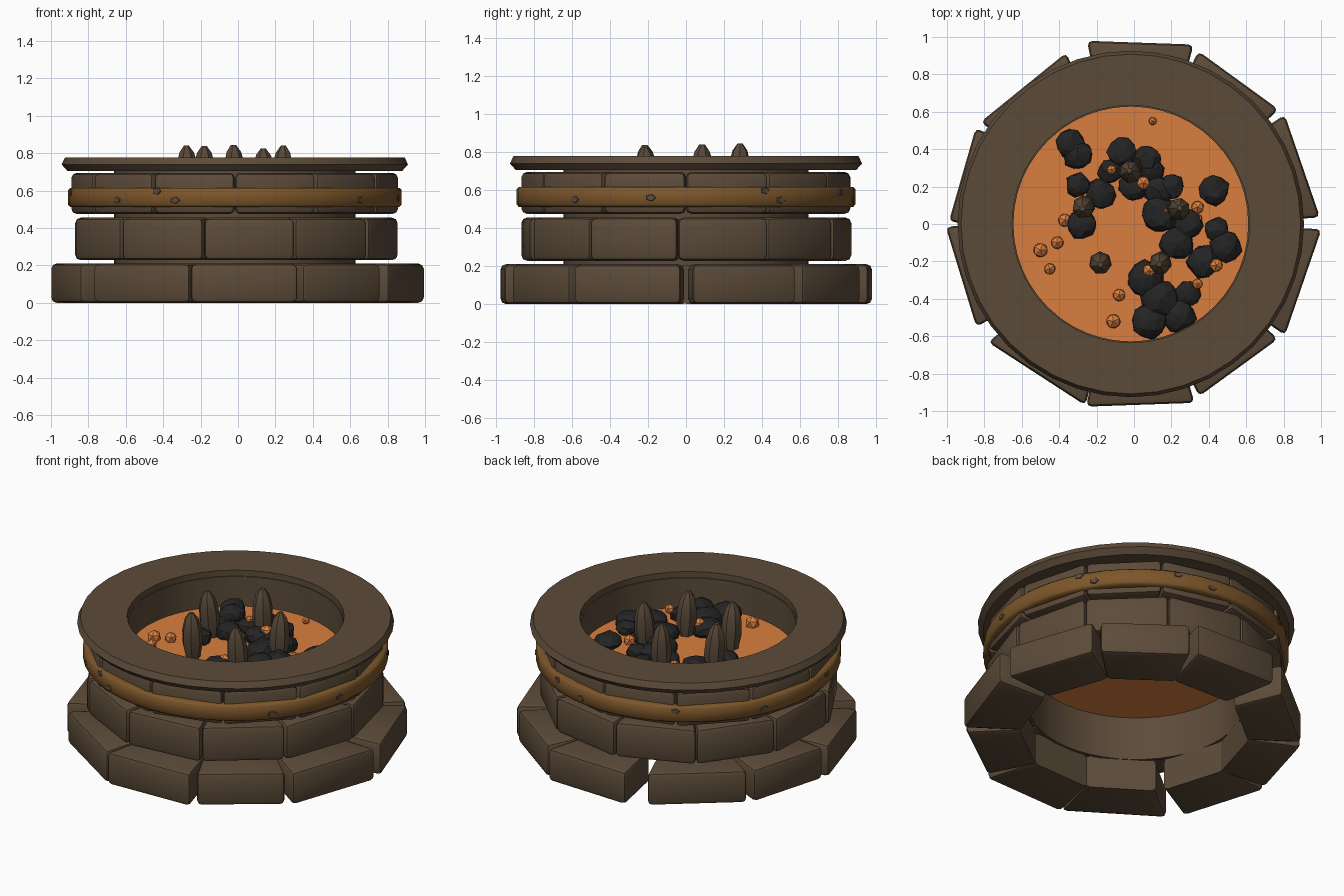
import bpy, bmesh, math, random
from mathutils import Matrix, Vector

if "Cube" in bpy.data.objects:
    bpy.data.objects.remove(bpy.data.objects["Cube"])

random.seed(4)
CX = -0.017          # the round parts sit a touch left of centre


def material(name, rgb):
    m = bpy.data.materials.new(name)
    m.diffuse_color = (*[(c / 255 / 12.92) if c < 10 else ((c / 255 + .055) / 1.055) ** 2.4 for c in rgb], 1)
    m.use_nodes = True
    m.node_tree.nodes["Principled BSDF"].inputs["Base Color"].default_value = m.diffuse_color
    return m


STONE = material("brown stone", (92, 75, 57))
RUST = material("rusty metal", (124, 86, 42))
FIRE = material("glowing ember", (218, 127, 62))
COAL = material("black coal", (36, 36, 36))
WOOD = material("charred brown", (88, 72, 56))


def finish(name, bm, mat, smooth=None):
    bmesh.ops.recalc_face_normals(bm, faces=bm.faces)
    me = bpy.data.meshes.new(name)
    bm.to_mesh(me)
    bm.free()
    me.materials.append(mat)
    if smooth:
        for p in me.polygons:
            p.use_smooth = True
        me.set_sharp_from_angle(angle=math.radians(smooth))
    ob = bpy.data.objects.new(name, me)
    bpy.context.collection.objects.link(ob)
    return ob


def ring(name, profile, mat, segs=48, smooth=30):
    """Closed (radius, z) profile turned round the vertical axis."""
    bm = bmesh.new()
    rows = []
    for i in range(segs):
        a = 2 * math.pi * i / segs
        rows.append([bm.verts.new((CX + r * math.cos(a), r * math.sin(a), z)) for r, z in profile])
    k = len(profile)
    for i in range(segs):
        p, q = rows[i], rows[(i + 1) % segs]
        for j in range(k):
            bm.faces.new((p[j], q[j], q[(j + 1) % k], p[(j + 1) % k]))
    return finish(name, bm, mat, smooth)


def tier(name, blocks, r_in, z0, z1, n, cx):
    """Ring of bevelled wedge blocks given as (azimuth, outer radius, outer width)."""
    out = bmesh.new()
    for az, r, w in blocks:
        bm = bmesh.new()
        wi = r_in * math.tan(math.pi / n)
        pts = [(r_in, -wi), (r, -w / 2), (r, w / 2), (r_in, wi)]
        lo = [bm.verts.new((x, y, z0)) for x, y in pts]
        hi = [bm.verts.new((x, y, z1)) for x, y in pts]
        bm.faces.new(lo[::-1])
        bm.faces.new(hi)
        for i in range(4):
            j = (i + 1) % 4
            bm.faces.new((lo[i], lo[j], hi[j], hi[i]))
        # only the outer edges are worn
        edges = [e for e in bm.edges if any(v.co.x > r - .001 for v in e.verts)]
        bmesh.ops.bevel(bm, geom=edges, offset=.028, segments=2, profile=.5, affect='EDGES')
        bm.transform(Matrix.Translation((cx, 0, 0)) @ Matrix.Rotation(math.radians(az), 4, 'Z'))
        tmp = bpy.data.meshes.new("tmp")
        bm.to_mesh(tmp)
        bm.free()
        out.from_mesh(tmp)
        bpy.data.meshes.remove(tmp)
    return finish(name, out, STONE, 40)


def even(n, start, r):
    w = 2 * r * math.tan(math.pi / n) - .005
    return [(start + 360 * i / n, r + random.uniform(-.008, .008), w) for i in range(n)]


# Three stone courses
base = [(88, .97, .57), (54, .95, .53), (19, .952, .58), (-19, .957, .60), (-54, .95, .52),
        (-88, .967, .58), (-123, .955, .62), (197, .967, .56), (164, .955, .52), (129, .94, .59)]
tier("base_stones", base, .64, 0, .21, 10, 0)
tier("middle_stones", even(11, 13.5, .845), .64, .228, .455, 11, CX)
tier("upper_stones", even(12, 15, .847), .64, .475, .695, 12, CX)

# Liner, rim and metal band
ring("inner_liner", [(.628, .2), (.645, .2), (.645, .74), (.628, .74)], STONE)
ring("top_rim", [(.635, .705), (.895, .705), (.926, .74), (.908, .778), (.635, .778)], STONE, 40)
ring("metal_band", [(.845, .512), (.88, .512), (.892, .525), (.892, .603), (.88, .615), (.845, .615)], RUST, 48, 50)

# Worn patches on the band
bm = bmesh.new()
for az, z in [(-118, .597), (-111, .548), (28, .597), (34, .548), (66, .59), (-41, .55),
              (-12, .56), (80, .55), (120, .585), (155, .55), (190, .59), (225, .55)]:
    m = (Matrix.Translation((CX, 0, 0)) @ Matrix.Rotation(math.radians(az), 4, 'Z')
         @ Matrix.Translation((.891, 0, z)) @ Matrix.Rotation(math.pi / 2, 4, 'Y')
         @ Matrix.Diagonal((.75, 1.1, 1, 1)))
    bmesh.ops.create_cone(bm, cap_ends=True, segments=5, radius1=.028, radius2=.022, depth=.008, matrix=m)
finish("band_patches", bm, STONE)

# Bed of embers
bm = bmesh.new()
bmesh.ops.create_cone(bm, cap_ends=True, segments=48, radius1=.634, radius2=.634, depth=.07,
                      matrix=Matrix.Translation((CX, 0, .515)))
finish("ember_bed", bm, FIRE)


def lumps(name, items, mat, z, sub, squash, jitter):
    bm = bmesh.new()
    for x, y, r in items:
        m = (Matrix.Translation((x, y, z)) @ Matrix.Diagonal((1, 1, squash, 1))
             @ Matrix.Rotation(random.uniform(0, 6), 4, 'Z'))
        new = bmesh.ops.create_icosphere(bm, subdivisions=sub, radius=r, matrix=m)['verts']
        c = Vector((x, y, z))
        for v in new:
            v.co = c + (v.co - c) * random.uniform(1 - jitter, 1 + jitter)
    finish(name, bm, mat)


# Coals and loose embers
coals = [(-.34, .43, .08), (-.30, .37, .08), (-.06, .38, .08), (-.30, .21, .065), (-.18, .16, .08),
         (-.13, .28, .065), (-.28, 0, .08), (.07, .34, .08), (0, .2, .08), (.2, .2, .07),
         (.43, .18, .08), (.14, .05, .1), (.23, -.1, .09), (.29, 0, .08), (.44, -.03, .065),
         (.49, -.12, .085), (.37, -.2, .09), (.06, -.29, .095), (.14, -.40, .1), (.29, -.37, .07),
         (.08, -.52, .095), (.24, -.49, .09), (.13, .18, .08), (.09, .29, .07)]
lumps("coals", coals, COAL, .575, 2, .7, .1)
low = [(.10, .55, .024), (-.37, .02, .04), (-.41, -.1, .038), (-.5, -.14, .043), (-.45, -.24, .034),
       (-.08, -.38, .038), (-.11, -.52, .043), (.34, .09, .038), (.34, .03, .028)]
high = [(.05, .22, .04), (-.12, .29, .028), (.17, .07, .03), (.44, -.22, .04), (.34, -.32, .032),
        (.08, -.25, .04)]
lumps("loose_embers", low, FIRE, .57, 1, 1, 0)
lumps("top_embers", high, FIRE, .615, 1, 1, 0)

# Upright charred stakes: bullet-shaped, seven-sided
bm = bmesh.new()
for x, y, top in [(-.02, .28, .845), (-.27, .09, .84), (.24, .08, .84), (-.18, -.21, .838), (.14, -.21, .825)]:
    lean = Vector((random.uniform(-.02, .02), random.uniform(-.02, .02), 0))
    spin = random.uniform(0, 6)
    rows = []
    for t, r in [(0, .042), (.35, .062), (.65, .058), (.88, .04), (1, .014)]:
        c = Vector((x, y, .54 + (top - .54) * t)) + lean * (t - .5)
        rows.append([bm.verts.new(c + Vector((r * math.cos(spin + i * math.tau / 7),
                                              r * math.sin(spin + i * math.tau / 7), 0))) for i in range(7)])
    for a, b in zip(rows, rows[1:]):
        for i in range(7):
            j = (i + 1) % 7
            bm.faces.new((a[i], a[j], b[j], b[i]))
    bm.faces.new(rows[0][::-1])
    bm.faces.new(rows[-1])
finish("charred_stakes", bm, WOOD, 35)
